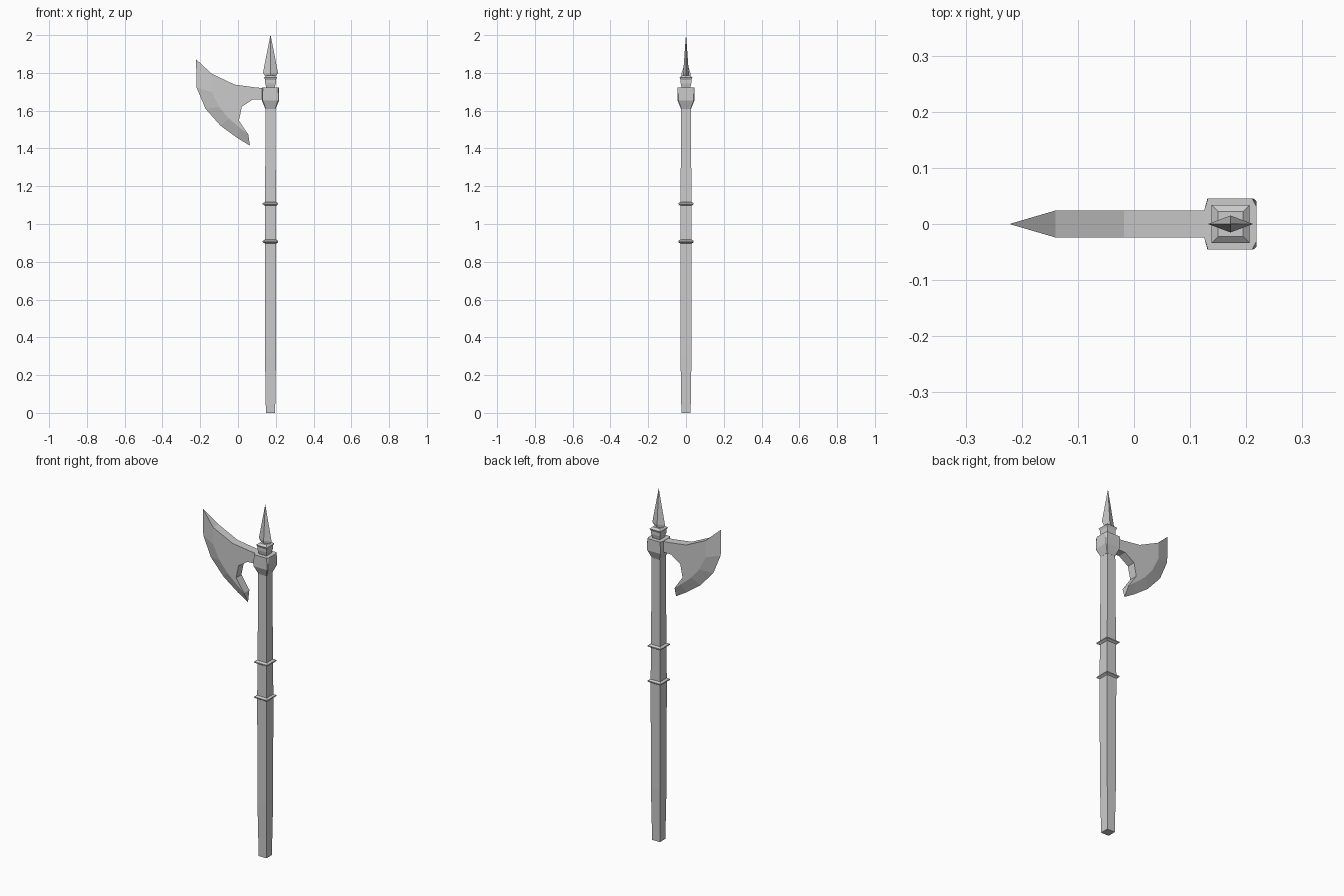
import bpy, bmesh

if "Cube" in bpy.data.objects:
    bpy.data.objects.remove(bpy.data.objects["Cube"])

CX = 0.172                                    # pole axis
SQUARE = [(-1, -1), (1, -1), (1, 1), (-1, 1)]
DIAMOND = [(-1, 0), (0, -1), (1, 0), (0, 1)]
CHAMFERED = [(-.88, -1), (.85, -1), (1, -.7), (1, .7), (.85, 1), (-.88, 1), (-1, .6), (-1, -.6)]
BOXED = [(-.9, -1), (.9, -1), (1, -.9), (1, .9), (.9, 1), (-.9, 1), (-1, .6), (-1, -.6)]


def finish(name, bm):
    bmesh.ops.remove_doubles(bm, verts=bm.verts, dist=1e-5)
    bmesh.ops.recalc_face_normals(bm, faces=bm.faces)
    me = bpy.data.meshes.new(name)
    bm.to_mesh(me)
    bm.free()
    ob = bpy.data.objects.new(name, me)
    bpy.context.collection.objects.link(ob)
    return ob


def loft(name, levels):
    """levels: (z, half x, half y, section); caps both ends."""
    bm = bmesh.new()
    rings = [[bm.verts.new((CX + hx * x, hy * y, z)) for x, y in sec]
             for z, hx, hy, sec in levels]
    n = len(rings[0])
    for a, b in zip(rings, rings[1:]):
        for i in range(n):
            j = (i + 1) % n
            bm.faces.new((a[i], a[j], b[j], b[i]))
    bm.faces.new(rings[0][::-1])
    bm.faces.new(rings[-1])
    return finish(name, bm)


# Shaft, swelling slightly in the grip
loft("shaft", [(z, h, h, SQUARE) for z, h in
               [(0, .0245), (.3, .029), (.9, .03), (1.35, .0275), (1.64, .026)]])

# Grip rings
for i, z in enumerate((.907, 1.107)):
    loft(f"grip_ring_{i + 1}", [(z + dz, h, h, SQUARE) for dz, h in
                                [(-.01, .03), (-.003, .041), (.003, .041), (.01, .03)]])

# Socket holding the blade
loft("socket", [(1.61, .027, .027, BOXED), (1.655, .046, .045, BOXED),
                (1.69, .046, .045, BOXED), (1.722, .046, .045, CHAMFERED)])

# Collar under the spike
loft("collar", [(z, h, h, SQUARE) for z, h in
                [(1.715, .021), (1.745, .028), (1.762, .028), (1.775, .034), (1.785, .022)]])

# Flattened diamond spike
loft("spike", [(1.775, .022, .014, DIAMOND), (1.80, .04, .015, DIAMOND),
               (2.0, .0005, .0005, DIAMOND)])

# Axe blade: thick cheeks bevelled to a sharp curved edge
T = .024
edge = [(-.222, 1.872), (-.219, 1.722), (-.172, 1.61), (-.092, 1.52), (-.003, 1.455), (.063, 1.415)]
bevel = [(-.14, 1.796), (-.14, 1.70), (-.10, 1.62), (-.05, 1.56), (.015, 1.505), (.055, 1.473)]
back = [(.005, 1.547), (.02, 1.62), (.077, 1.658), (.15, 1.66), (.15, 1.719), (.1, 1.722), (-.018, 1.738)]
bm = bmesh.new()
rim = [bm.verts.new((x, 0, z)) for x, z in edge]
sides = []
for y in (-T, T):
    loop = [bm.verts.new((x, y, z)) for x, z in bevel + back]
    bm.faces.new(loop)
    for i in range(len(edge) - 1):
        bm.faces.new((rim[i], rim[i + 1], loop[i + 1], loop[i]))
    sides.append(loop)
a, b = sides
n, k = len(a), len(bevel)
for i in range(k - 1, n):
    j = (i + 1) % n
    bm.faces.new((a[i], a[j], b[j], b[i]))
bm.faces.new((rim[0], a[0], b[0]))
bm.faces.new((rim[-1], a[k - 1], b[k - 1]))
finish("axe_blade", bm)
